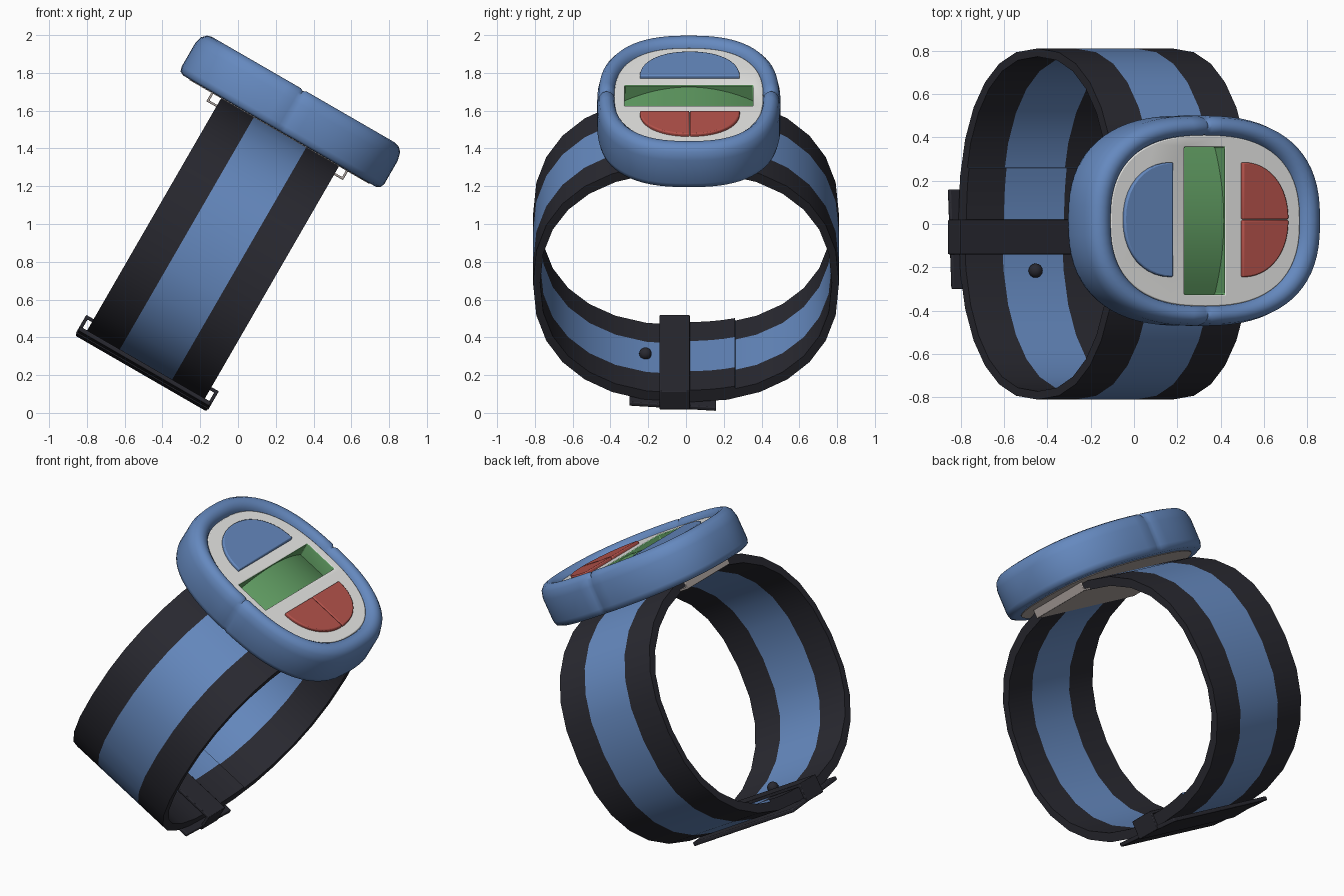
import bpy, bmesh, math

if "Cube" in bpy.data.objects:
    bpy.data.objects.remove(bpy.data.objects["Cube"])

TILT = math.radians(30)      # whole watch leans about the y axis
CU, CV = -0.555, 0.015       # centre of the case in tilted coordinates (u, v, w)


def material(name, rgb):
    m = bpy.data.materials.new(name)
    m.diffuse_color = (*rgb, 1)
    m.use_nodes = True
    m.node_tree.nodes["Principled BSDF"].inputs["Base Color"].default_value = m.diffuse_color
    return m


BLUE = material("blue", (0.13, 0.25, 0.52))
BLACK = material("charcoal", (0.022, 0.022, 0.03))
RED = material("red", (0.46, 0.085, 0.07))
GREEN = material("green", (0.12, 0.34, 0.125))
GREY = material("light_grey", (0.82, 0.82, 0.80))
STEEL = material("warm_grey", (0.42, 0.37, 0.35))


def loft(name, rings, mats, cyclic=False, bevel=0, rule=None, smooth=35):
    """Skin closed rings of points; cap the ends unless cyclic."""
    bm = bmesh.new()
    vs = [[bm.verts.new(p) for p in r] for r in rings]
    n = len(rings[0])
    for i in range(len(vs) if cyclic else len(vs) - 1):
        a, b = vs[i], vs[(i + 1) % len(vs)]
        for j in range(n):
            k = (j + 1) % n
            bm.faces.new((a[j], a[k], b[k], b[j]))
    if not cyclic:
        bm.faces.new(vs[0])
        bm.faces.new(vs[-1])
    bmesh.ops.recalc_face_normals(bm, faces=bm.faces)
    if rule:
        for f in bm.faces:
            f.material_index = rule(f.calc_center_median())
    me = bpy.data.meshes.new(name)
    bm.to_mesh(me)
    bm.free()
    ob = bpy.data.objects.new(name, me)
    bpy.context.collection.objects.link(ob)
    for m in mats:
        me.materials.append(m)
    ob.rotation_euler = (0, TILT, 0)
    if bevel:
        add_bevel(ob, bevel)
    bpy.ops.object.select_all(action='DESELECT')
    bpy.context.view_layer.objects.active = ob
    ob.select_set(True)
    bpy.ops.object.shade_smooth_by_angle(angle=math.radians(smooth))
    return ob


def add_bevel(ob, width):
    b = ob.modifiers.new("bevel", 'BEVEL')
    b.width, b.segments, b.limit_method = width, 2, 'ANGLE'
    b.angle_limit = math.radians(40)


def sup(t, a, b, n):
    """Point on a superellipse."""
    c, s = math.cos(t), math.sin(t)
    return (a * math.copysign(abs(c) ** (2 / n), c),
            b * math.copysign(abs(s) ** (2 / n), s))


def prism(name, outline, w0, w1, mat, bevel=0):
    return loft(name, [[(u, v, w) for u, v in outline] for w in (w0, w1)], [mat], bevel=bevel)


def rect(u0, u1, v0, v1):
    return [(u0, v0), (u1, v0), (u1, v1), (u0, v1)]


def oval(a, b, count=64, n=2.5):
    pts = [sup(2 * math.pi * i / count, a, b, n) for i in range(count)]
    return [(CU + x, CV + y) for x, y in pts]


# Case: rounded rim swept round a superellipse, pinched at the side seams
PROFILE = [(0.12, 1.40), (0.03, 1.402), (0.008, 1.413), (0, 1.44), (0, 1.58),
           (0.012, 1.625), (0.035, 1.648), (0.06, 1.655), (0.085, 1.65),
           (0.108, 1.632), (0.12, 1.60), (0.125, 1.45)]
degrees = [5 * i for i in range(72)] + [89.3, 90.7, 269.3, 270.7]
rings = []
for d in sorted(degrees):
    pinch = 0.009 if d in (90, 270) else 0
    ring = []
    for off, w in PROFILE:
        off += pinch if off < 0.06 else 0
        x, y = sup(math.radians(d), 0.62 - off, 0.485 - 0.8 * off, 2.5)
        ring.append((CU + x, CV + y, w - (pinch if w > 1.6 else 0)))
    rings.append(ring)
loft("case_rim", rings, [BLUE], cyclic=True, smooth=50)
prism("case_back", oval(0.55, 0.42), 1.397, 1.43, STEEL)

# Face plate with a green-walled slot for the display
SLOT = (-0.665, -0.45, -0.325, 0.355)
face = prism("face_plate", oval(0.505, 0.395), 1.425, 1.62, GREY)
cutter = prism("slot_cutter", rect(*SLOT), 1.40, 1.75, GREY)
cutter.hide_render = True
mod = face.modifiers.new("slot", 'BOOLEAN')
mod.operation, mod.object, mod.solver = 'DIFFERENCE', cutter, 'EXACT'
bpy.context.view_layer.update()
bpy.context.view_layer.objects.active = face
bpy.ops.object.modifier_apply(modifier="slot")
bpy.data.objects.remove(cutter)
face.data.materials.append(GREEN)
for p in face.data.polygons:
    inside = all(SLOT[0] - 0.001 < face.data.vertices[i].co.x < SLOT[1] + 0.001 and
                 SLOT[2] - 0.001 < face.data.vertices[i].co.y < SLOT[3] + 0.001
                 for i in p.vertices)
    p.material_index = int(inside and abs(p.normal.z) < 0.5)
add_bevel(face, 0.006)

# Display: a panel arched along its length
arch = []
for i in range(17):
    s = -1 + i / 8
    v, top = CV + 0.342 * s, 1.608 - 0.085 * s * s
    arch.append([(-0.67, v, 1.43), (-0.445, v, 1.43), (-0.445, v, top), (-0.67, v, top)])
loft("display", arch, [GREEN])


# Half-oval buttons
def button(name, u, depth, t0, t1, mat, corner=False):
    pts = []
    for i in range(21):
        x, y = sup(t0 + (t1 - t0) * i / 20, depth, 0.265, 2.15)
        pts.append((u + x, 0.02 + y))
    if corner:
        pts.append((u, pts[0 if pts[10][1] > 0.02 else 20][1]))
    prism(name, pts, 1.55, 1.638, mat, 0.007)


H = math.pi / 2
button("blue_button", -0.735, 0.26, H, 3 * H, BLUE)
button("red_button_back", -0.365, 0.245, 0.004, H, RED, True)
button("red_button_front", -0.365, 0.245, -H, -0.004, RED, True)

# Strap: three lengthwise bands, the middle one blue
BANDS = [-0.91, -0.71, -0.39, -0.19]


def strap(name, angles, outer, inner, cyclic):
    rings = []
    for t in angles:
        ring = []
        for (a, b), us in ((outer, BANDS), (inner, BANDS[::-1])):
            v, w = sup(t, a, b, 2.3)
            ring += [(u, v, 0.685 + w) for u in us]
        rings.append(ring)
    loft(name, rings, [BLACK, BLUE], cyclic,
         rule=lambda c: int(-0.70 < c.x < -0.40), smooth=40)


strap("strap", [2 * math.pi * i / 28 for i in range(28)],
      (0.81, 0.73), (0.772, 0.675), True)
strap("strap_overlap", [-1.66 + 0.38 * i / 5 for i in range(6)],
      (0.785, 0.685), (0.765, 0.655), False)


# Loops that wrap the strap
def loop(name, u0, u1, w0, w1, v0, v1, t, mat):
    rings = []
    for u, w, su, sw in ((u0, w0, 1, 1), (u1, w0, -1, 1), (u1, w1, -1, -1), (u0, w1, 1, -1)):
        iu, iw = u + su * t, w + sw * t
        rings.append([(u, v0, w), (u, v1, w), (iu, v1, iw), (iu, v0, iw)])
    loft(name, rings, [mat], cyclic=True, bevel=0.004)


loop("strap_keeper", -0.955, -0.145, -0.064, 0.048, -0.14, 0.02, 0.018, BLACK)
loop("case_bracket", -0.97, -0.135, 1.345, 1.415, -0.2, 0.22, 0.012, STEEL)

# Clasp plate, slightly tilted below the strap
loft("clasp_plate",
     [[(-0.95, v, w), (-0.15, v, w), (-0.15, v, w + 0.024), (-0.95, v, w + 0.024)]
      for v, w in ((-0.30, -0.045), (0.16, -0.077))], [BLACK], bevel=0.006)

# Strap peg
bpy.ops.mesh.primitive_uv_sphere_add(segments=16, ring_count=10, radius=0.033)
peg = bpy.context.object
peg.name = "strap_peg"
c, s = math.cos(TILT), math.sin(TILT)
pu, pw = -0.55, 0.045
peg.location = (pu * c + pw * s, -0.215, -pu * s + pw * c)
peg.data.materials.append(BLACK)
bpy.ops.object.shade_smooth()
